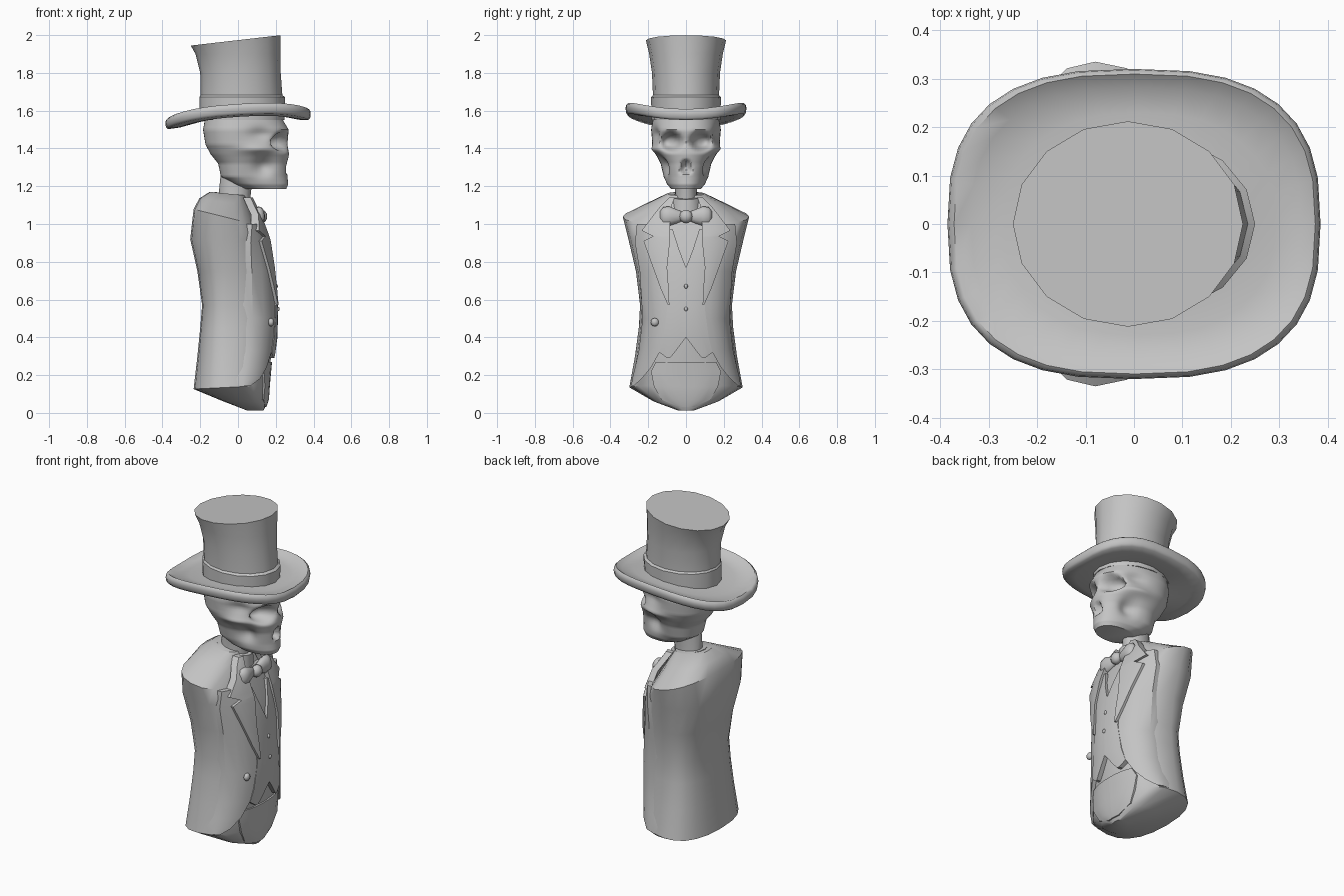
import bpy, bmesh, math
from math import sin, cos, pi, exp

if "Cube" in bpy.data.objects:
    bpy.data.objects.remove(bpy.data.objects["Cube"])

grey = bpy.data.materials.new("plain_grey")
grey.diffuse_color = (0.55, 0.55, 0.55, 1)
grey.use_nodes = True
grey.node_tree.nodes["Principled BSDF"].inputs["Base Color"].default_value = grey.diffuse_color


def finish(bm, name, angle=30):
    bmesh.ops.remove_doubles(bm, verts=bm.verts, dist=1e-5)
    bmesh.ops.recalc_face_normals(bm, faces=bm.faces)
    me = bpy.data.meshes.new(name)
    bm.to_mesh(me)
    bm.free()
    me.materials.append(grey)
    ob = bpy.data.objects.new(name, me)
    bpy.context.collection.objects.link(ob)
    bpy.ops.object.select_all(action='DESELECT')
    ob.select_set(True)
    bpy.context.view_layer.objects.active = ob
    bpy.ops.object.shade_smooth_by_angle(angle=math.radians(angle))
    return ob


def skin(name, rings, loop=False, angle=30, shape=None):
    """Bridge rings of points; loop joins last ring to first, otherwise cap the ends."""
    bm = bmesh.new()
    vs = [[bm.verts.new(shape(*p) if shape else p) for p in r] for r in rings]
    n = len(vs[0])
    for i in range(len(vs) if loop else len(vs) - 1):
        a, b = vs[i], vs[(i + 1) % len(vs)]
        for j in range(n):
            k = (j + 1) % n
            bm.faces.new((a[j], a[k], b[k], b[j]))
    if not loop:
        bm.faces.new(vs[0])
        bm.faces.new(vs[-1])
    return finish(bm, name, angle)


def spow(v, e):
    return math.copysign(abs(v) ** e, v)


def section(z, xb, xf, w, xc=None, tilt=0.0, n=2.0, seg=16):
    """Rounded cross-section from back xb to front xf, half width w."""
    xc = (xb + xf) / 2 if xc is None else xc
    pts = []
    for i in range(seg):
        a = 2 * pi * i / seg
        c, s = spow(cos(a), 2 / n), spow(sin(a), 2 / n)
        x = xc + c * ((xf - xc) if c > 0 else (xc - xb))
        pts.append((x, w * s, z + tilt * (x - xc)))
    return pts


def lerp_rows(rows, z):
    if z <= rows[0][0]:
        return rows[0]
    for a, b in zip(rows, rows[1:]):
        if z <= b[0]:
            t = (z - a[0]) / (b[0] - a[0])
            return [p + (q - p) * t for p, q in zip(a, b)]
    return rows[-1]


# ---- torso of the coat: z, back, front, half width, widest x, tilt
N = 2.4
body = [(0.012, 0.05, 0.135, 0.04, 0.10, 0),
        (0.06, -0.09, 0.155, 0.17, 0.03, -0.05),
        (0.135, -0.235, 0.16, 0.30, -0.06, 0.05),
        (0.30, -0.215, 0.175, 0.27, -0.06, 0),
        (0.45, -0.20, 0.19, 0.25, -0.06, 0),
        (0.57, -0.19, 0.188, 0.243, -0.06, 0),
        (0.75, -0.215, 0.172, 0.265, -0.06, 0),
        (0.92, -0.253, 0.14, 0.305, -0.07, 0),
        (1.04, -0.235, 0.095, 0.335, -0.08, -0.25),
        (1.115, -0.205, 0.06, 0.19, -0.07, -0.15),
        (1.16, -0.15, 0.04, 0.10, -0.05, -0.1)]
skin("coat_body", [section(*r, n=N, seg=20) for r in body])


def front_x(y, z):
    _, _, xf, w, xc, _ = lerp_rows(body, z)
    return xc + (xf - xc) * max(0.0, 1 - min(1, abs(y) / w) ** N) ** (1 / N)


def strips(name, rows, off, depth=0.04, cols=4):
    """Mirrored plates hugging the chest; rows are z, inner y, outer y."""
    bm = bmesh.new()
    for side in (1, -1):
        grid = []
        for z, y0, y1 in rows:
            ys = [y0 + (y1 - y0) * j / cols for j in range(cols + 1)]
            f = [(front_x(y, z) + off, y * side, z) for y in ys]
            b = [(x - depth, y, zz) for x, y, zz in reversed(f)]
            grid.append([bm.verts.new(p) for p in f + b])
        m = len(grid[0])
        for a, b in zip(grid, grid[1:]):
            for j in range(m):
                k = (j + 1) % m
                bm.faces.new((a[j], a[k], b[k], b[j]))
        bm.faces.new(grid[0])
        bm.faces.new(grid[-1])
    return finish(bm, name)


# ---- clothing layers
strips("trousers", [(0.03, 0, 0.04), (0.07, 0, 0.13), (0.14, 0, 0.17),
                    (0.22, 0, 0.185), (0.27, 0, 0.16)], 0.008)
strips("shirt_front", [(0.76, 0, 0.05), (0.9, 0, 0.09), (1.06, 0, 0.09)], 0.008)
strips("waistcoat", [(0.29, 0.085, 0.10), (0.32, 0.06, 0.14), (0.40, 0, 0.12),
                     (0.55, 0, 0.10), (0.77, 0, 0.11), (0.86, 0.035, 0.12),
                     (0.97, 0.07, 0.12)], 0.024)
strips("coat_front", [(0.145, 0.275, 0.29), (0.18, 0.235, 0.285), (0.24, 0.185, 0.27),
                      (0.33, 0.135, 0.25), (0.5, 0.095, 0.23), (0.75, 0.10, 0.245),
                      (0.9, 0.11, 0.27), (1.0, 0.10, 0.26)], 0.022, 0.05)
strips("lapel", [(0.57, 0.088, 0.095), (0.66, 0.092, 0.135), (0.77, 0.10, 0.175),
                 (0.91, 0.085, 0.225), (0.935, 0.085, 0.175)], 0.036)
strips("coat_collar", [(0.935, 0.085, 0.175), (0.965, 0.085, 0.235),
                       (1.05, 0.085, 0.17), (1.10, 0.075, 0.13), (1.14, 0.06, 0.09)], 0.036)


def blob(name, loc, size, u=12, v=8):
    bm = bmesh.new()
    bmesh.ops.create_uvsphere(bm, u_segments=u, v_segments=v, radius=1)
    for p in bm.verts:
        p.co = [loc[i] + p.co[i] * size[i] for i in range(3)]
    return finish(bm, name, 60)


# ---- buttons
blob("coat_button", (front_x(0.165, 0.48) + 0.03, -0.165, 0.48), (0.016, 0.022, 0.022), 8, 6)
for z in (0.55, 0.67):
    blob("waistcoat_button", (front_x(0, z) + 0.024, 0, z), (0.008, 0.01, 0.012), 8, 6)

# ---- bow tie
blob("bow_knot", (0.125, 0, 1.04), (0.03, 0.035, 0.035))
for s in (1, -1):
    rings = []
    for y, h, d in ((0.015, 0.022, 0.015), (0.05, 0.038, 0.025), (0.09, 0.053, 0.034),
                    (0.12, 0.05, 0.03), (0.137, 0.028, 0.014)):
        rings.append([(0.11 + d * cos(2 * pi * i / 12), s * y,
                       1.04 + h * sin(2 * pi * i / 12)) for i in range(12)])
    skin("bow_wing", rings, angle=60)

# ---- shirt collar and neck
skin("shirt_collar", [section(1.06, -0.13, 0.09, 0.095, tilt=-0.15),
                      section(1.15, -0.125, 0.085, 0.085, tilt=-0.2),
                      section(1.15, -0.105, 0.065, 0.07, tilt=-0.2)])
skin("neck", [section(1.08, -0.10, 0.06, 0.065), section(1.18, -0.10, 0.07, 0.058),
              section(1.28, -0.09, 0.09, 0.07)])

# ---- skull: z, back, front, half width, widest x
skull = [(1.185, 0.03, 0.255, 0.078, 0.13), (1.21, -0.03, 0.266, 0.10, 0.08),
         (1.25, -0.09, 0.262, 0.118, 0.03), (1.32, -0.105, 0.262, 0.135, 0.03),
         (1.37, -0.145, 0.27, 0.16, 0.03), (1.42, -0.172, 0.262, 0.178, 0.01),
         (1.50, -0.185, 0.268, 0.185, 0.0), (1.58, -0.17, 0.22, 0.17, 0.0)]


def bump(a, ca, ra, b, cb, rb):
    return exp(-((a - ca) / ra) ** 2 - ((b - cb) / rb) ** 2)


def carve(x, y, z):
    """Eye sockets, nose opening, cheek and temple hollows, cheekbones."""
    x0, ay = x, abs(y)
    if x0 > 0.1:
        q = ((ay - 0.078) / 0.05) ** 2 + ((z - 1.437) / 0.044) ** 2
        x -= 0.085 * exp(-q * q)
        q = (ay / (0.012 + 0.25 * max(0, 1.345 - z))) ** 2 + ((z - 1.305) / 0.035) ** 4
        x -= 0.05 * exp(-q * q)
    y *= 1 - 0.32 * bump(x0, 0.135, 0.05, z, 1.305, 0.05)
    y *= 1 - 0.14 * bump(x0, 0.12, 0.06, z, 1.475, 0.035)
    y *= 1 + 0.12 * bump(x0, 0.12, 0.10, z, 1.395, 0.02)
    return x, y, z


steps = [a[0] + (b[0] - a[0]) * t / 6 for a, b in zip(skull, skull[1:]) for t in range(6)]
skin("skull", [section(*lerp_rows(skull, z), n=2.2, seg=72) for z in steps + [1.58]],
     angle=50, shape=carve)

# ---- top hat crown with band
crown = [(1.55, -0.205, 0.245, 0.182), (1.672, -0.205, 0.25, 0.185),
         (1.682, -0.198, 0.235, 0.175), (1.80, -0.20, 0.226, 0.18),
         (1.90, -0.225, 0.224, 0.195)]
skin("hat_crown", [section(*r) for r in crown]
     + [section(1.972, -0.25, 0.225, 0.212, tilt=0.115)])

# ---- curled brim: fraction outward, height
inner = section(0, -0.19, 0.23, 0.17, seg=32)
outer = section(0, -0.385, 0.385, 0.32, n=2.7, seg=32)
rings = []
for s, h in ((0, 0.035), (0.4, 0.02), (0.75, 0.015), (0.93, 0.028), (0.985, 0.018),
             (1, 0), (0.98, -0.02), (0.92, -0.03), (0.6, -0.025), (0, 0)):
    ring = []
    for p, q in zip(inner, outer):
        x, y = (a + (b - a) * s for a, b in zip(p[:2], q[:2]))
        ring.append((x, y, 1.556 + h + 0.065 * x + 0.055 * (y / 0.32) ** 2))
    rings.append(ring)
skin("hat_brim", rings, loop=True, angle=60)
